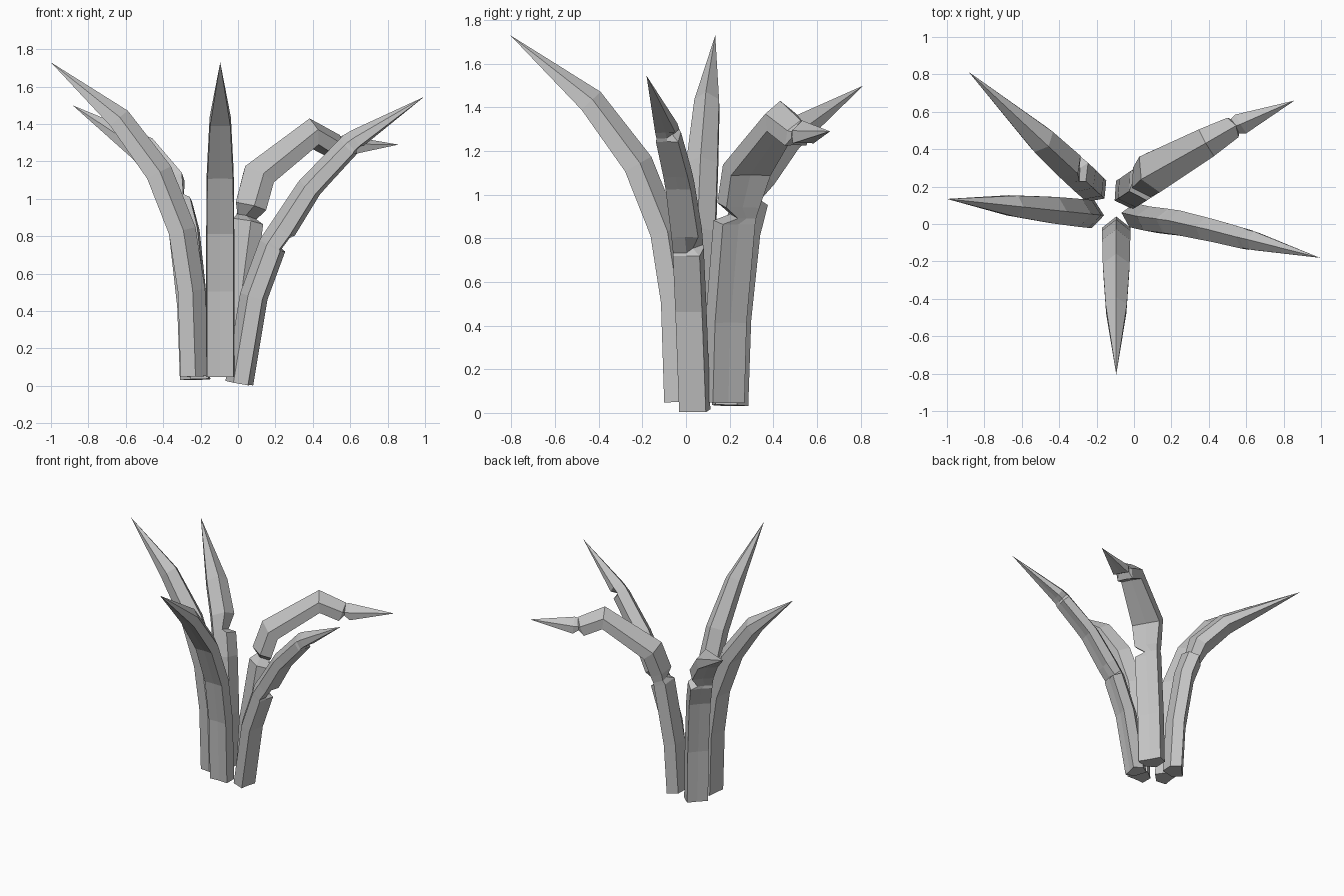
import bpy, bmesh, math
from mathutils import Vector

cube = bpy.data.objects.get("Cube")
if cube:
    bpy.data.objects.remove(cube)

grey = bpy.data.materials.new("plain grey")
grey.use_nodes = True
COLOUR = (0.55, 0.55, 0.55, 1)
grey.diffuse_color = COLOUR
grey.node_tree.nodes["Principled BSDF"].inputs["Base Color"].default_value = COLOUR


def leaf(name, origin, azimuth, rings, tip):
    """Ridged leaf. Each ring: outward, height, half width, ridge rise, underside drop,
    then optionally a sideways shift and a nick that cuts into one lower corner."""
    angle = math.radians(azimuth)
    out = Vector((math.cos(angle), math.sin(angle), 0))
    side = Vector((-out.y, out.x, 0))
    start = Vector((origin[0], origin[1], 0))
    path = [Vector((r[0], r[1])) for r in rings] + [Vector(tip)]
    bm = bmesh.new()
    loops = []
    for i, (r, z, w, up, down, *extra) in enumerate(rings):
        shift, nick = (extra + [0, 0])[:2]
        t = (path[i + 1] - path[i]).normalized()
        if i:
            t = (t + (path[i] - path[i - 1]).normalized()).normalized()
        top = Vector((0, 0, t.x)) - out * t.y
        centre = start + out * r + side * shift + Vector((0, 0, z))
        section = [(0, up), (w, up * 0.15), (w * 0.95 - nick, nick - down),
                   (0, -down * 0.95), (-w * 0.95, -down), (-w, up * 0.15)]
        loops.append([bm.verts.new(centre + side * a + top * b) for a, b in section])
    for low, high in zip(loops, loops[1:]):
        for k in range(6):
            n = (k + 1) % 6
            bm.faces.new((low[k], low[n], high[n], high[k]))
    point = bm.verts.new(start + out * tip[0] + Vector((0, 0, tip[1])))
    for k in range(6):
        bm.faces.new((loops[-1][k], loops[-1][(k + 1) % 6], point))
    bm.faces.new(loops[0])
    bmesh.ops.recalc_face_normals(bm, faces=bm.faces)
    mesh = bpy.data.meshes.new(name)
    bm.to_mesh(mesh)
    bm.free()
    mesh.materials.append(grey)
    bpy.context.collection.objects.link(bpy.data.objects.new(name, mesh))


# Two whole leaves share one profile
whole = [(.03, .05, .075, .07, .07), (.045, .51, .075, .07, .07),
         (.095, .83, .075, .07, .07), (.22, 1.14, .072, .07, .068),
         (.435, 1.43, .057, .06, .06)]
leaf("front_leaf", (-.095, 0), -90, whole, (.805, 1.73))
leaf("right_leaf", (-.2, .05), 174, whole, (.805, 1.73))

# Left leaf, nicked at one lower corner in two places
leaf("left_leaf", (0, .045), -12.8, [
    (0, .015, .066, .07, .07), (.08, .48, .066, .07, .07),
    (.18, .75, .066, .07, .07, .01), (.19, .765, .066, .07, .06, .01, .04),
    (.24, .84, .066, .07, .065, .015), (.385, 1.06, .062, .065, .06, .015),
    (.44, 1.12, .06, .06, .06, .015), (.60, 1.28, .055, .06, .055, .01),
    (.615, 1.295, .05, .06, .05, .01, .025), (.65, 1.32, .05, .055, .045, .01)],
    (1.02, 1.545))

# Back left leaf, bent over and torn along one side below the bend
leaf("back_left_leaf", (-.06, .13), 30, [
    (.03, .05, .088, .07, .07, .018), (.05, .42, .088, .07, .07, .018),
    (.12, .88, .09, .07, .07, .022), (.13, .91, .05, .03, .065, .062),
    (.145, .96, .092, .075, .068, .03), (.20, 1.13, .11, .075, .07, .045),
    (.54, 1.36, .082, .07, .07, .04), (.70, 1.285, .06, .06, .065, .04),
    (.715, 1.28, .045, .055, .02, .04), (.75, 1.285, .058, .055, .05, .035)],
    (1.06, 1.29))

# Back right leaf, nicked along one side
leaf("back_right_leaf", (-.187, .163), 137, [
    (.03, .035, .078, .07, .07), (.05, .43, .078, .07, .07),
    (.11, .83, .08, .07, .07), (.165, .98, .08, .075, .07),
    (.175, 1.0, .055, .06, .06, .025), (.22, 1.09, .08, .082, .068),
    (.41, 1.26, .073, .075, .06)], (.953, 1.5))
